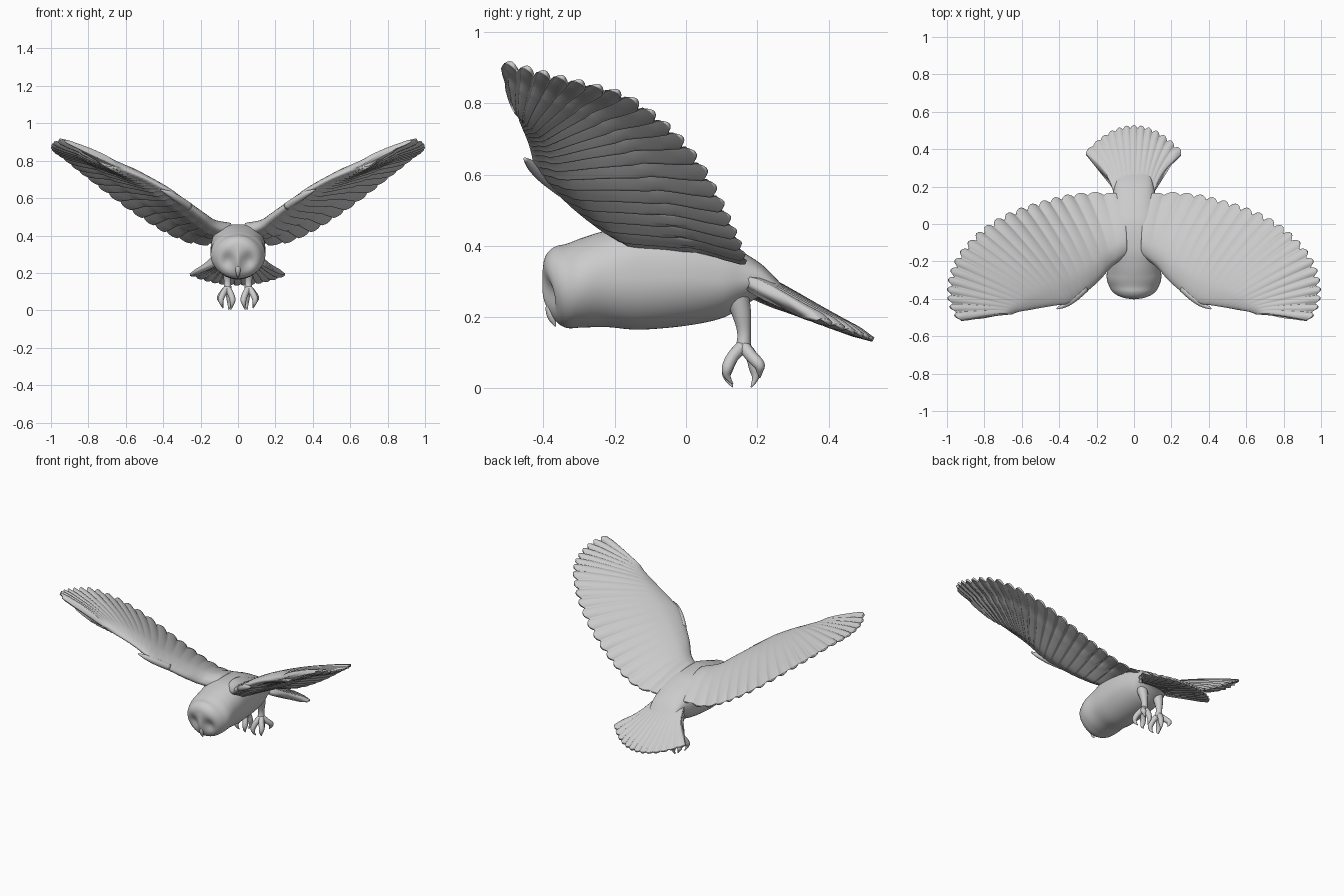
import bpy, bmesh, math
from mathutils import Vector as V

if "Cube" in bpy.data.objects:
    bpy.data.objects.remove(bpy.data.objects["Cube"])


def cat(P, u):
    """Smooth interpolation through evenly spaced points, u in 0..1."""
    n = len(P) - 1
    f = min(max(u, 0), 1) * n
    i = min(int(f), n - 1)
    f -= i
    b, c = V(P[i]), V(P[i + 1])
    a = V(P[i - 1]) if i else b * 2 - c
    d = V(P[i + 2]) if i + 2 <= n else c * 2 - b
    return 0.5 * (2 * b + (c - a) * f + (2 * a - 5 * b + 4 * c - d) * f * f
                  + (3 * b - a - 3 * c + d) * f ** 3)


def loft(bm, rings):
    """Skin a list of equal closed rings and cap the ends."""
    R = [[bm.verts.new(p) for p in r] for r in rings]
    n = len(R[0])
    for A, B in zip(R, R[1:]):
        for k in range(n):
            bm.faces.new((A[k], A[(k + 1) % n], B[(k + 1) % n], B[k]))
    bm.faces.new(R[0][::-1])
    bm.faces.new(R[-1])


def finish(name, bm, mirror=False):
    bmesh.ops.recalc_face_normals(bm, faces=bm.faces)
    me = bpy.data.meshes.new(name)
    bm.to_mesh(me)
    bm.free()
    for p in me.polygons:
        p.use_smooth = True
    ob = bpy.data.objects.new(name, me)
    bpy.context.collection.objects.link(ob)
    if mirror:
        m = ob.modifiers.new("mirror", 'MIRROR')
        m.use_mirror_merge = False
    return ob


def tube(bm, pts, steps=16, seg=12):
    """Round tube through (x, y, z, radius) points."""
    rings = []
    for i in range(steps + 1):
        u = i / steps
        p = cat(pts, u)
        t = (cat(pts, min(u + .02, 1)) - cat(pts, max(u - .02, 0))).to_3d().normalized()
        a = t.cross(V((1, 0, 0))).normalized()
        b = t.cross(a)
        r = max(p[3], .002)
        rings.append([p.to_3d() + r * (a * math.cos(k * math.tau / seg) + b * math.sin(k * math.tau / seg))
                      for k in range(seg)])
    loft(bm, rings)


def normal(S, s, t):
    e = .01
    ds = S(min(s + e, 1), t) - S(max(s - e, 0), t)
    return ds.cross(S(s, t + e) - S(s, t - e)).normalized()


def feather_shell(bm, S, count, thick, edge, scallop, ridge, step):
    """Fused feathers: a thick sheet on S with ridges and a scalloped rim."""
    per, nc = 10, 24
    rings = []
    for i in range(count * per + 1):
        s = i / (count * per)
        f = (i % per) / per
        hump = 1 - (2 * f - 1) ** 2          # 0 between feathers, 1 on the quill
        saw = 1 - f                          # shingled steps underneath
        top, low = [], []
        for k in range(nc + 1):
            c = (1 - math.cos(math.pi * k / nc)) / 2
            t = -.02 + c * (1.03 - scallop * (1 + s) * (1 - hump))
            p, n = S(s, t), normal(S, s, t)
            h = thick * (1 - .6 * s) * 3.2 * math.sqrt(c) * (1 - c) ** 2 + edge * min(1, 5 * c, 6 * (1 - c) + .3)
            up = h + ridge * (.5 + .5 * s) * c * c * (hump - .5)
            dn = h + ridge * 1.2 * min(1, 2 * c) * (saw - .5)
            if step and .1 < t < .6 + .03 * hump:   # shorter row under the wing
                dn += step
            top.append(p + n * up)
            low.append(p - n * dn)
        rings.append(top + low[:0:-1])
    loft(bm, rings)


# body and head: elliptical stations (y, centre z, half width, half height)
ST = [(-.402, .325, .004, .005), (-.398, .322, .05, .04), (-.386, .31, .085, .074),
      (-.365, .295, .113, .104), (-.335, .288, .132, .118), (-.29, .297, .146, .126),
      (-.22, .308, .143, .136), (-.13, .312, .146, .147), (0, .313, .145, .137),
      (.10, .305, .132, .108), (.16, .306, .115, .076), (.21, .304, .102, .046),
      (.25, .282, .09, .03), (.29, .256, .07, .01)]
bm = bmesh.new()
rings = []
for i in range(91):
    y, zc, w, h = cat(ST, i / 90)
    e = 1 - .25 * min(1, max(0, (y + .27) / .12))   # squarer back behind the head
    ring = []
    for k in range(64):
        a = k * math.tau / 64
        c, sn = math.cos(a), math.sin(a)
        if sn > 0:
            c, sn = math.copysign(abs(c) ** e, c), sn ** e
        x, z, yy = w * c, zc + h * sn, y
        if y < -.3:  # heart-shaped face: eye hollows and central ridge
            fade = min(1, (-.3 - y) / .06)
            dx, dz = (abs(x) - .055) / .034, (z - .268) / .042
            yy += fade * .022 * math.exp(-dx * dx - dz * dz)
            yy -= fade * .010 * math.exp(-(x / .016) ** 2 - ((z - .25) / .05) ** 2)
        ring.append((x, yy, z))
    rings.append(ring)
loft(bm, rings)
finish("body", bm)

# eyes and beak
bm = bmesh.new()
bmesh.ops.create_uvsphere(bm, u_segments=20, v_segments=12, radius=.016)
bmesh.ops.translate(bm, vec=(.056, -.347, .272), verts=bm.verts)
finish("eyes", bm, True)
bm = bmesh.new()
tube(bm, [(0, -.375, .255, .008), (0, -.381, .225, .013), (0, -.376, .198, .011), (0, -.366, .174, .002)])
finish("beak", bm)

# wing surface: leading line to trailing line with a little camber
LEAD = [(.05, -.17, .425), (.125, -.225, .45), (.185, -.29, .497), (.25, -.347, .547), (.31, -.393, .592),
        (.36, -.417, .63), (.41, -.425, .66), (.45, -.432, .682), (.49, -.44, .702),
        (.53, -.449, .72), (.57, -.458, .737), (.61, -.466, .752), (.65, -.474, .768)]
TRAIL = [(.07, .16, .355), (.23, .165, .358), (.36, .15, .405), (.47, .123, .468), (.58, .09, .54),
         (.69, .045, .622), (.79, -.015, .70), (.87, -.085, .763), (.94, -.17, .82),
         (.98, -.26, .848), (.995, -.35, .87), (.985, -.435, .893), (.94, -.518, .915)]


def wing(s, t):
    p = cat(LEAD, s).lerp(cat(TRAIL, s), t)
    b = .03 * (1 - .6 * s) * math.sin(math.pi * min(max(t, 0), 1))
    return p + V((-.45, .25, .85)) * b


bm = bmesh.new()
feather_shell(bm, wing, 21, .036, .009, .035, .014, .006)
finish("wings", bm, True)

# small thumb feather at the wrist
bm = bmesh.new()
tube(bm, [(.26, -.345, .555, .02), (.32, -.397, .595, .02), (.37, -.432, .625, .015), (.413, -.453, .645, .004)])
finish("thumb_feather", bm, True)


# tail fan
def tail(s, t):
    a = 2 * s - 1
    p = V((.10 * a, .15, .322 - .012 * a * a)).lerp(V((.262 * a, .522 - .145 * a * a, .138 + .055 * a * a)), t)
    p.x -= .032 * a ** 3 * math.sin(math.pi * min(max(t, 0), 1))
    return p


bm = bmesh.new()
feather_shell(bm, tail, 13, .024, .013, .025, .009, 0)
finish("tail", bm)

# legs, toes and claws
bm = bmesh.new()
tube(bm, [(.06, .14, .27, .036), (.058, .156, .21, .027), (.056, .163, .155, .019), (.056, .16, .105, .022)])
finish("legs", bm, True)
bm = bmesh.new()
for dx, d, z in ((-.026, -1, .004), (.03, -1, .012), (-.012, 1, .003), (.036, 1, .03)):
    x = .058
    back = .012 if d > 0 and dx > 0 else 0
    tube(bm, [(x, .16, .12, .018), (x + dx * .7, .158 + d * .026, .09, .017),
              (x + dx * 1.1, .155 + d * .038 + back, .055 + z * .4, .016),
              (x + dx, .155 + d * .04 + back, .028 + z * .7, .010),
              (x + dx * .75, .157 + d * .026 + back * 2, z, .002)])
finish("toes", bm, True)
